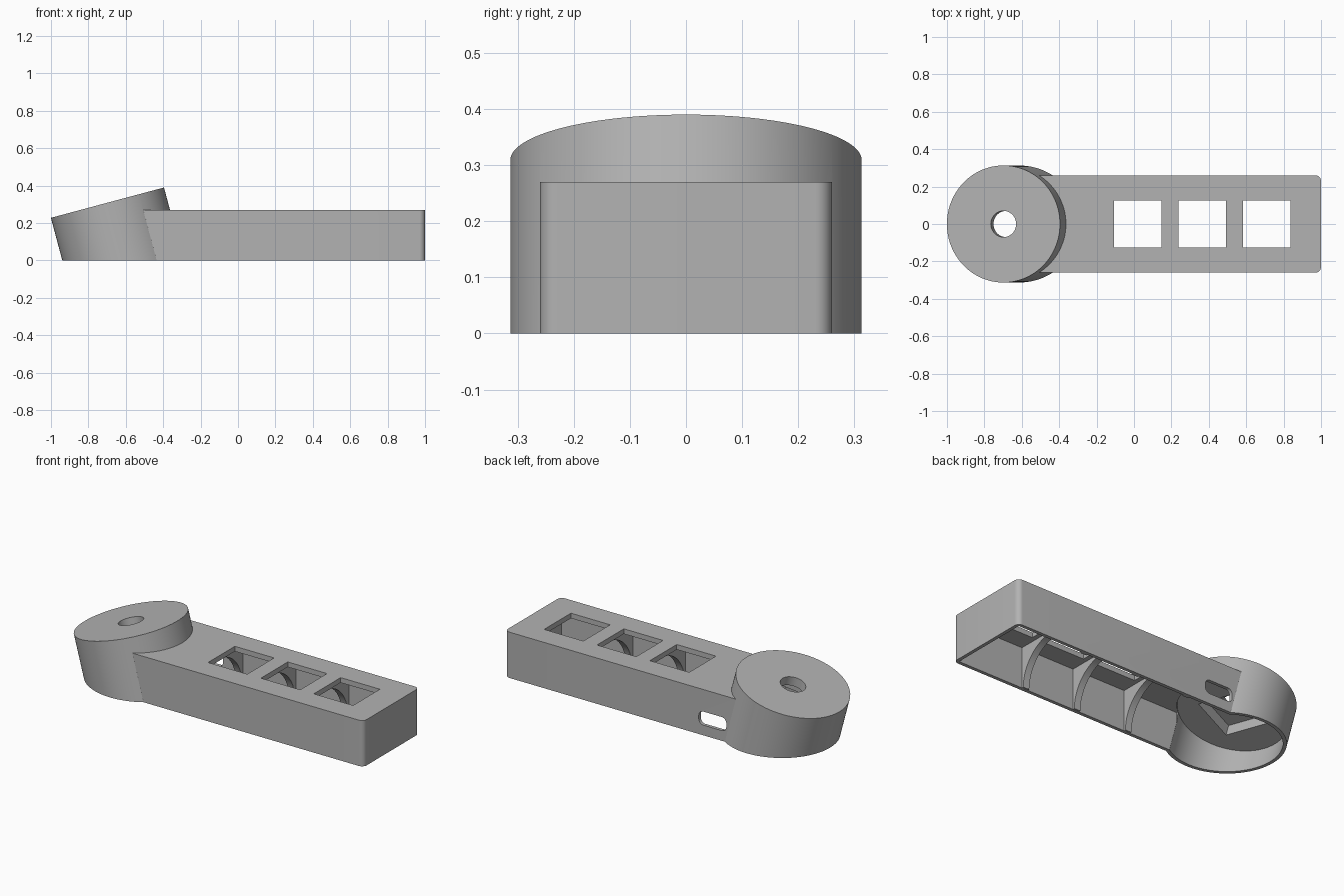
import bpy, bmesh, math
from mathutils import Matrix, Vector

cube = bpy.data.objects.get("Cube")
if cube:
    bpy.data.objects.remove(cube, do_unlink=True)

grey = bpy.data.materials.new("plain_grey")
grey.use_nodes = True
colour = (0.45, 0.45, 0.45, 1)
grey.diffuse_color = colour
grey.node_tree.nodes["Principled BSDF"].inputs["Base Color"].default_value = colour

WALL = 0.02
HALF_W, TOP, CEILING = 0.26, 0.27, 0.24
HEAD_R, LID = 0.313, 0.12
# Local frame of the tilted head: origin at the centre of its top face
HEAD = Matrix.Translation((-0.698, 0, 0.309)) @ Matrix.Rotation(math.radians(-15), 4, 'Y')


def finish(name, bm):
    bmesh.ops.recalc_face_normals(bm, faces=bm.faces)
    mesh = bpy.data.meshes.new(name)
    bm.to_mesh(mesh)
    bm.free()
    mesh.materials.append(grey)
    ob = bpy.data.objects.new(name, mesh)
    bpy.context.collection.objects.link(ob)
    return ob


def box(name, lo, hi, matrix=Matrix(), round_axis=None, radius=0.03, keep=lambda p: True):
    """Box between two corners; edges along round_axis can be rounded."""
    lo, hi = Vector(lo), Vector(hi)
    bm = bmesh.new()
    bmesh.ops.create_cube(bm, size=1)
    bm.transform(Matrix.Translation((lo + hi) / 2) @ Matrix.Diagonal((hi - lo).to_4d()))
    if round_axis is not None:
        edges = [e for e in bm.edges
                 if abs((e.verts[0].co - e.verts[1].co).normalized()[round_axis]) > 0.9
                 and keep(e.verts[0].co)]
        bmesh.ops.bevel(bm, geom=edges, offset=radius, segments=8, profile=0.5, affect='EDGES')
    bm.transform(matrix)
    return finish(name, bm)


def tilted_cylinder(name, radius, top, bottom, flat_base=False):
    bm = bmesh.new()
    bmesh.ops.create_cone(bm, cap_ends=True, segments=96, radius1=radius, radius2=radius,
                          depth=top - bottom,
                          matrix=HEAD @ Matrix.Translation((0, 0, (top + bottom) / 2)))
    if flat_base:
        cut = bmesh.ops.bisect_plane(bm, geom=bm.verts[:] + bm.edges[:] + bm.faces[:],
                                     plane_co=(0, 0, 0), plane_no=(0, 0, 1), clear_inner=True)
        rim = [g for g in cut["geom_cut"] if isinstance(g, bmesh.types.BMEdge)]
        bmesh.ops.edgeloop_fill(bm, edges=rim)
    return finish(name, bm)


def combine(target, other, operation):
    mod = target.modifiers.new(operation.lower(), 'BOOLEAN')
    mod.operation, mod.solver, mod.object = operation, 'EXACT', other
    bpy.context.view_layer.objects.active = target
    bpy.ops.object.modifier_apply(modifier=mod.name)
    bpy.data.objects.remove(other, do_unlink=True)


def smooth(ob):
    bpy.ops.object.select_all(action='DESELECT')
    ob.select_set(True)
    bpy.context.view_layer.objects.active = ob
    bpy.ops.object.shade_smooth_by_angle(angle=math.radians(30))


# Outer form: long handle joined to the tilted round head
body = box("housing", (-0.6, -HALF_W, 0), (1, HALF_W, TOP), round_axis=2,
           keep=lambda p: p.x > 0)
combine(body, tilted_cylinder("head", HEAD_R, 0, -0.8, flat_base=True), 'UNION')

# Hollow underside
inner = HALF_W - WALL
combine(body, box("handle_cavity", (-0.49, -inner, -0.1), (1 - WALL, inner, CEILING)), 'DIFFERENCE')
combine(body, tilted_cylinder("head_cavity", HEAD_R - WALL, -LID, -0.9), 'DIFFERENCE')

# Square nut pocket and bolt hole in the head
turn = HEAD @ Matrix.Rotation(math.radians(15), 4, 'Z')
combine(body, box("nut_pocket", (-0.13, -0.13, -0.2), (0.13, 0.13, -0.055), turn), 'DIFFERENCE')
combine(body, tilted_cylinder("bolt_hole", 0.07, 0.1, -0.25), 'DIFFERENCE')

# Three square windows in the top
for i in range(3):
    x = 0.02 + i * 0.345
    combine(body, box("window", (x - 0.128, -0.125, 0.15), (x + 0.128, 0.125, 0.4)), 'DIFFERENCE')

# Rounded cable slot in the back wall
combine(body, box("cable_slot", (-0.445, 0.2, 0.06), (-0.265, 0.3, 0.14), round_axis=1), 'DIFFERENCE')
smooth(body)

# Arched ribs between the windows
for i in range(3):
    x = -0.155 + i * 0.345
    w, r, t = inner + 0.005, 0.23, 0.02
    arc = [(r * math.cos(a), r * math.sin(a)) for a in (math.pi * k / 32 for k in range(33))]
    profile = [(-w, 0.001), (-w, CEILING + 0.005), (w, CEILING + 0.005), (w, 0.001)] + arc
    bm = bmesh.new()
    face = bm.faces.new([bm.verts.new((x - t, y, max(z, 0.001))) for y, z in profile])
    out = bmesh.ops.extrude_face_region(bm, geom=[face])
    bmesh.ops.translate(bm, vec=(2 * t, 0, 0),
                        verts=[g for g in out["geom"] if isinstance(g, bmesh.types.BMVert)])
    smooth(finish(f"arched_rib_{i + 1}", bm))
